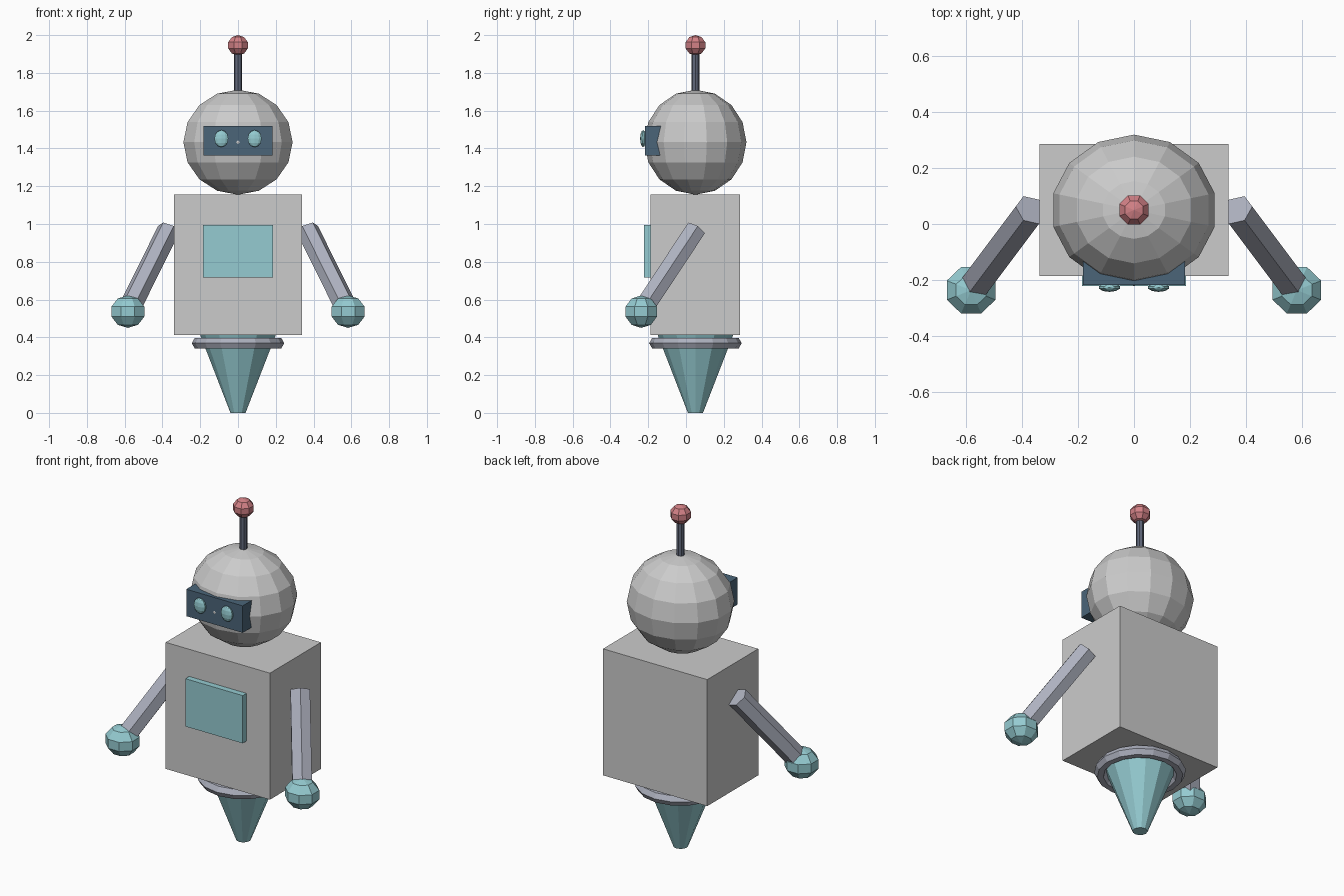
import bpy, bmesh, math
from mathutils import Vector, Matrix

if "Cube" in bpy.data.objects:
    bpy.data.objects.remove(bpy.data.objects["Cube"])

CY = 0.05  # front-to-back centre of the body axis


def material(name, color):
    m = bpy.data.materials.new(name)
    m.diffuse_color = (*color, 1)
    m.use_nodes = True
    m.node_tree.nodes["Principled BSDF"].inputs["Base Color"].default_value = m.diffuse_color
    return m


TEAL = material("teal", (0.30, 0.60, 0.64))
NAVY = material("dark_blue", (0.07, 0.13, 0.19))
STEEL = material("blue_steel", (0.42, 0.44, 0.52))
DARK = material("dark_steel", (0.12, 0.14, 0.20))
RED = material("red", (0.65, 0.22, 0.24))


def finish(name, bm, mat=None, mirror=False):
    me = bpy.data.meshes.new(name)
    bm.to_mesh(me)
    bm.free()
    ob = bpy.data.objects.new(name, me)
    bpy.context.collection.objects.link(ob)
    if mat:
        me.materials.append(mat)
    if mirror:
        ob.modifiers.new("mirror", 'MIRROR').use_axis = (True, False, False)
    return ob


def box(name, lo, hi, mat=None):
    lo, hi = Vector(lo), Vector(hi)
    bm = bmesh.new()
    bmesh.ops.create_cube(bm, size=1)
    bmesh.ops.scale(bm, vec=hi - lo, verts=bm.verts)
    bmesh.ops.translate(bm, vec=(lo + hi) / 2, verts=bm.verts)
    return finish(name, bm, mat)


def ball(name, center, half, seg, rings, mat=None, turn=0, mirror=False):
    """Low-poly sphere fitted to the given half extents."""
    bm = bmesh.new()
    bmesh.ops.create_uvsphere(bm, u_segments=seg, v_segments=rings, radius=1)
    bmesh.ops.rotate(bm, matrix=Matrix.Rotation(turn, 3, 'Z'), verts=bm.verts)
    fit = [h / max(abs(v.co[i]) for v in bm.verts) for i, h in enumerate(half)]
    bmesh.ops.scale(bm, vec=fit, verts=bm.verts)
    bmesh.ops.translate(bm, vec=center, verts=bm.verts)
    return finish(name, bm, mat, mirror)


def rod(name, a, b, r1, r2, sides, mat=None, mirror=False):
    """Straight prism or cone from point a to point b."""
    a, b = Vector(a), Vector(b)
    rot = (b - a).to_track_quat('Z', 'Y').to_matrix().to_4x4()
    bm = bmesh.new()
    bmesh.ops.create_cone(bm, cap_ends=True, segments=sides, radius1=r1, radius2=r2,
                          depth=(b - a).length,
                          matrix=Matrix.Translation((a + b) / 2) @ rot)
    return finish(name, bm, mat, mirror)


# torso and chest panel
box("torso", (-0.338, -0.187, 0.413), (0.338, 0.286, 1.155))
box("chest_panel", (-0.186, -0.222, 0.716), (0.186, -0.17, 0.996), TEAL)

# head, visor and eyes
ball("head", (0, CY, 1.433), (0.289, 0.27, 0.278), 14, 8)
box("visor", (-0.183, -0.218, 1.362), (0.183, -0.09, 1.52), NAVY)
ball("eyes", (0.088, -0.227, 1.452), (0.037, 0.016, 0.045), 10, 6, TEAL, mirror=True)

# antenna
rod("antenna", (0, CY, 1.69), (0, CY, 1.92), 0.021, 0.021, 8, DARK)
ball("antenna_tip", (0, CY, 1.946), (0.052, 0.052, 0.054), 8, 5, RED, math.pi / 8)

# arms and hands
hand = Vector((0.583, -0.237, 0.536))
rod("arms", hand, (0.368, CY, 0.97), 0.06, 0.06, 6, STEEL, mirror=True)
ball("hands", hand, (0.087, 0.083, 0.086), 8, 5, TEAL, math.pi / 8, mirror=True)

# tapered base and collar
rod("base_cone", (0, CY, 0), (0, CY, 0.42), 0.04, 0.203, 12, TEAL)
bpy.ops.mesh.primitive_torus_add(major_segments=16, minor_segments=6, major_radius=0.212,
                                 minor_radius=0.033, location=(0, CY, 0.369))
collar = bpy.context.object
collar.name = "base_collar"
collar.data.materials.append(STEEL)
for p in collar.data.polygons:
    p.use_smooth = False
